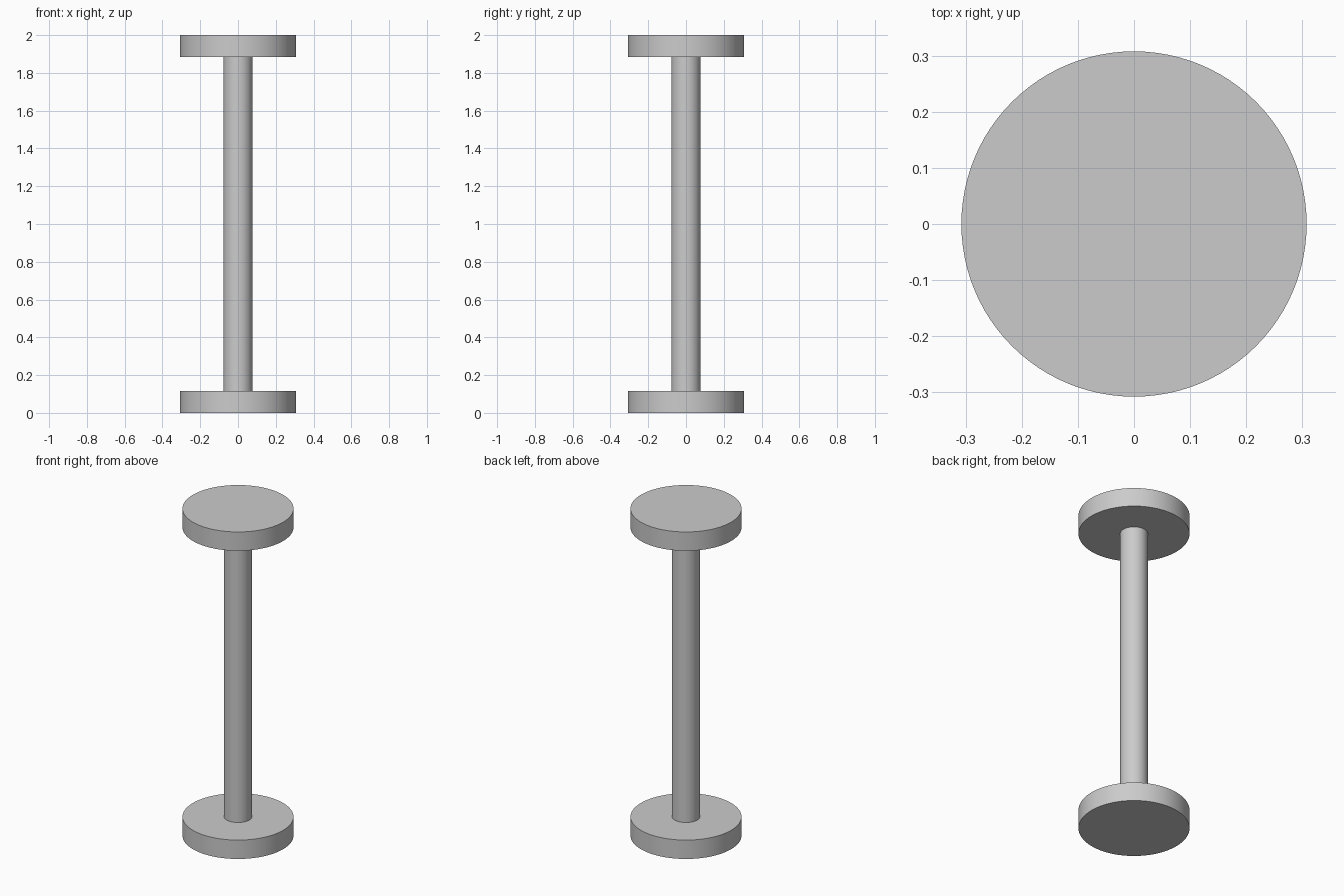
import bpy
import math

if "Cube" in bpy.data.objects:
    bpy.data.objects.remove(bpy.data.objects["Cube"])

UNIT = 2 / 26          # overall height is 26 rod radii
HEIGHT = 2.0
DISC_R = 4 * UNIT
DISC_T = 1.5 * UNIT
ROD_R = UNIT


def cylinder(name, radius, z0, z1, fill='NGON'):
    bpy.ops.mesh.primitive_cylinder_add(
        vertices=96, radius=radius, depth=z1 - z0, end_fill_type=fill,
        location=(0, 0, (z0 + z1) / 2))
    obj = bpy.context.object
    obj.name = name
    bpy.ops.object.shade_smooth_by_angle(angle=math.radians(30))
    return obj


# End discs
cylinder("bottom_disc", DISC_R, 0, DISC_T)
cylinder("top_disc", DISC_R, HEIGHT - DISC_T, HEIGHT)

# Slim rod joining the discs, open ends meet the disc faces
cylinder("rod", ROD_R, DISC_T, HEIGHT - DISC_T, fill='NOTHING')
